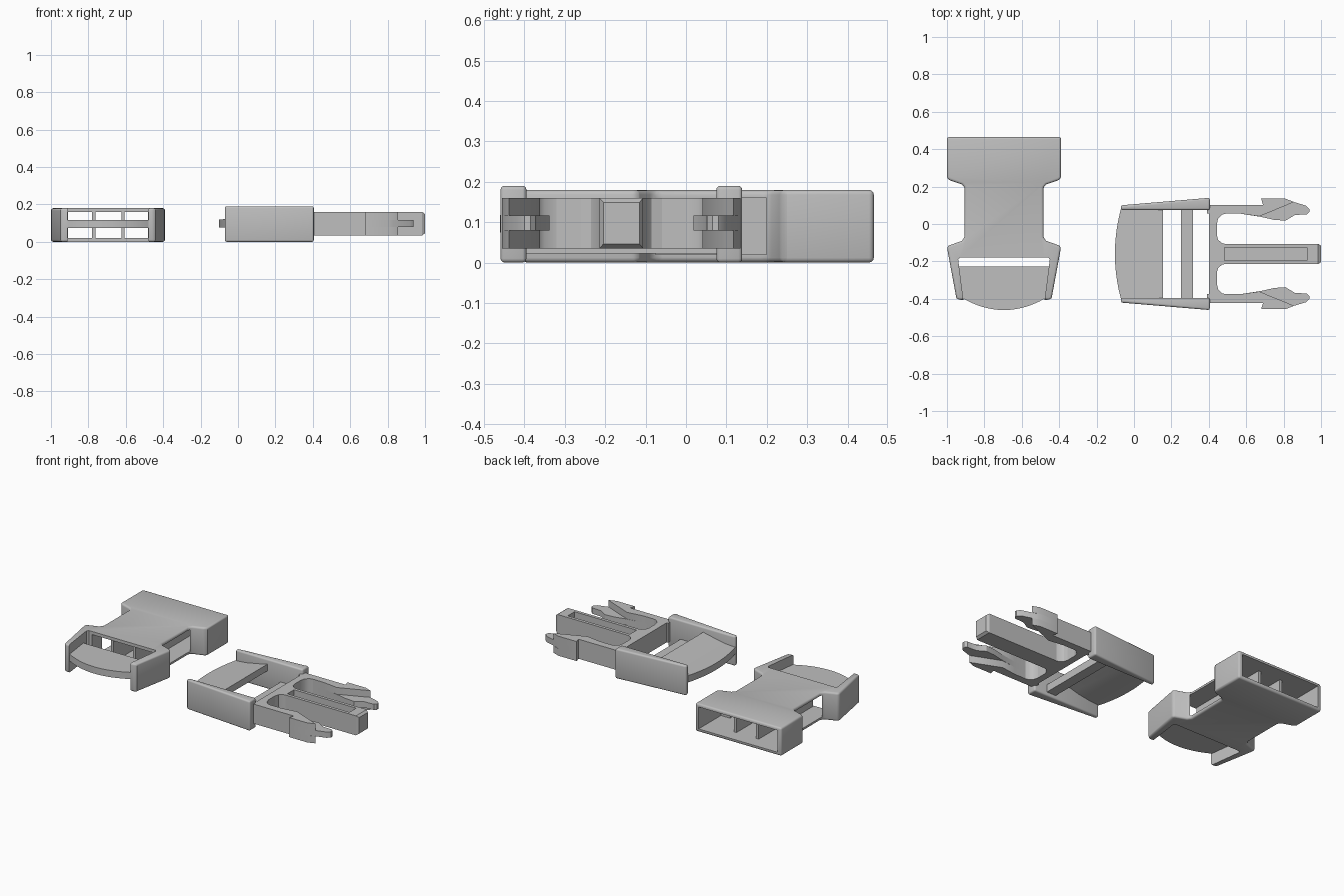
import bpy, bmesh, math

cube = bpy.data.objects.get("Cube")
if cube:
    bpy.data.objects.remove(cube, do_unlink=True)

grey = bpy.data.materials.new("buckle_grey")
grey.use_nodes = True
GREY = (0.52, 0.52, 0.52, 1)
grey.diffuse_color = GREY
grey.node_tree.nodes["Principled BSDF"].inputs["Base Color"].default_value = GREY


def apply(ob, kind, **settings):
    mod = ob.modifiers.new(kind, kind)
    for key, value in settings.items():
        setattr(mod, key, value)
    bpy.ops.object.select_all(action='DESELECT')
    bpy.context.view_layer.objects.active = ob
    ob.select_set(True)
    bpy.ops.object.modifier_apply(modifier=mod.name)


def prism(name, outline, low, high, bevel=0, axis='z'):
    """Extrude an outline along z, or an xz profile along y."""
    bm = bmesh.new()
    def place(p, d):
        return (p[0], p[1], d) if axis == 'z' else (p[0], d, p[1])
    face = bm.faces.new([bm.verts.new(place(p, low)) for p in outline])
    out = bmesh.ops.extrude_face_region(bm, geom=[face])
    top = [v for v in out["geom"] if isinstance(v, bmesh.types.BMVert)]
    shift = (0, 0, high - low) if axis == 'z' else (0, high - low, 0)
    bmesh.ops.translate(bm, verts=top, vec=shift)
    bmesh.ops.recalc_face_normals(bm, faces=bm.faces)
    mesh = bpy.data.meshes.new(name)
    bm.to_mesh(mesh)
    bm.free()
    ob = bpy.data.objects.new(name, mesh)
    bpy.context.collection.objects.link(ob)
    mesh.materials.append(grey)
    if bevel:
        apply(ob, 'BEVEL', width=bevel, segments=3, limit_method='ANGLE',
              angle_limit=math.radians(35))
    return ob


def box(name, x0, x1, y0, y1, z0, z1, bevel=0):
    return prism(name, [(x0, y0), (x1, y0), (x1, y1), (x0, y1)], z0, z1, bevel)


def boolean(ob, tool, operation='DIFFERENCE'):
    tool.hide_render = True
    apply(ob, 'BOOLEAN', object=tool, operation=operation, solver='EXACT')
    bpy.data.objects.remove(tool, do_unlink=True)


def arc(count, half, edge, depth):
    """Points of a shallow bow from -half to +half."""
    return [(half * t, edge - depth * (1 - t * t))
            for t in (2 * i / count - 1 for i in range(count + 1))]


# ---- Socket half: shell mirrored about its own centre line ----
CX = -0.695
side = [(.245, -.405), (.255, -.395), (.305, -.125), (.295, -.115), (.225, -.09),
        (.21, -.07), (.21, .195), (.225, .212), (.295, .235), (.305, .25), (.305, .465)]
outline = [(CX + u, y) for u, y in side] + [(CX - u, y) for u, y in reversed(side)]
shell = prism("socket_shell", outline, 0, .18, .012)

# back mouth, open-sided channel and strap opening between the arms
boolean(shell, box("mouth_cutter", CX - .28, CX + .28, .24, .6, .02, .16))
boolean(shell, box("channel_cutter", CX - .215, CX + .215, -.3, .3, .02, .16))
strap_cut = [(CX - .235, -.178), (CX + .235, -.178), (CX + .245, -.19), (CX + .205, -.5),
             (CX - .205, -.5), (CX - .245, -.19)]
boolean(shell, prism("strap_cutter", strap_cut, -.1, .3))

# bowed strap plate between the arms
bow = [(CX + u, y) for u, y in arc(24, .225, -.395, .065)]
prism("socket_strap_plate", bow + [(CX + .24, -.227), (CX - .24, -.227)], .075, .118)

# guide ribs inside the channel
for name, x in (("right_guide_rib", -.772), ("left_guide_rib", -.615)):
    box(name, x - .009, x + .009, -.17, .38, .015, .165)

# ---- Plug half ----
CY = -.16


def mirrored(points, sign):
    return [(x, CY + sign * v) for x, v in points]


arm = [(.39, .262), (.69, .262), (.68, .295), (.81, .295), (.83, .285), (.92, .258),
       (.938, .24), (.938, .225), (.925, .212), (.86, .208), (.81, .178), (.75, .182),
       (.68, .198), (.57, .215), (.39, .215)]
head_top = [(.39, .262), (.69, .262), (.68, .295), (.81, .295), (.855, .278),
            (.81, .258), (.67, .201), (.57, .215), (.39, .215)]
wall = [(-.07, .235), (.405, .235), (.405, .3), (-.07, .26)]
root = [(.43, .222), (.52, .222), (.47, .21), (.45, .19), (.443, .16), (.43, .16)]
fillet = [(.43, .09), (.443, .1), (.45, .075), (.47, .058), (.50, .05), (.43, .05)]

for tag, sign in (("back", 1), ("front", -1)):
    prism(tag + "_side_wall", mirrored(wall, sign), 0, .19, .01)
    prism(tag + "_latch_finger", mirrored(arm, sign), .08, .117)
    prism(tag + "_latch_upper", mirrored(head_top, sign), .117, .16)
    prism(tag + "_latch_lower", mirrored(head_top, sign), .035, .08)
    prism(tag + "_arm_root", mirrored(root, sign), .035, .16)
    prism(tag + "_prong_root", mirrored(fillet, sign), .035, .16)

# end bar and strap cross bar
box("end_bar", .40, .443, CY - .25, CY + .25, .035, .16)
box("strap_cross_bar", .25, .315, CY - .24, CY + .24, .022, .07)

# central prong with a recessed top and tapered nose
prong = box("centre_prong", .42, .985, CY - .054, CY + .054, .035, .16)
boolean(prong, box("recess_cutter", .485, .925, CY - .034, CY + .034, .075, .3))
nose = box("prong_nose", .985, 1.0, CY - .054, CY + .054, .035, .16)
for v in nose.data.vertices:
    if v.co.x > .99:
        v.co.y = CY + (v.co.y - CY) * .82
        v.co.z = .0975 + (v.co.z - .0975) * .82

# bowed strap plate, rising gently towards the cross bar
rise = [(-.12, .075), (0, .082), (.08, .095), (.155, .115),
        (.155, .158), (.08, .142), (0, .127), (-.12, .118)]
plate = prism("plug_strap_plate", rise, CY - .24, CY + .24, axis='y')
edge = [(x, CY + u) for u, x in arc(24, .24, -.07, .032)]
boolean(plate, prism("bow_cutter", edge + [(.3, CY + .24), (.3, CY - .24)], -.1, .3),
        'INTERSECT')

# smooth rounded parts, keep crisp edges
bpy.ops.object.select_all(action='DESELECT')
for ob in bpy.context.collection.objects:
    if ob.type == 'MESH' and grey.name in ob.data.materials:
        ob.select_set(True)
        bpy.context.view_layer.objects.active = ob
bpy.ops.object.shade_smooth_by_angle(angle=math.radians(32))
